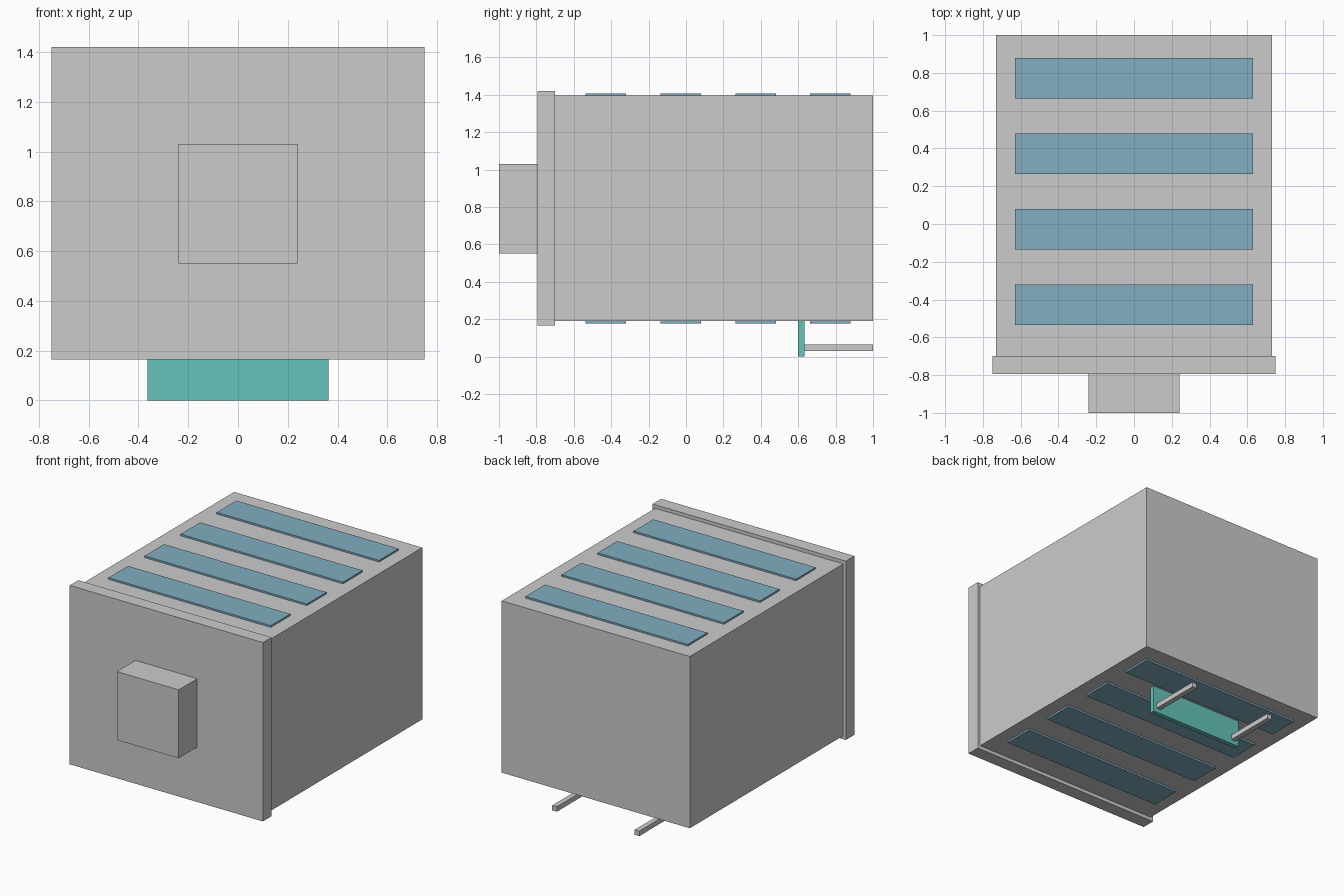
import bpy

if "Cube" in bpy.data.objects:
    bpy.data.objects.remove(bpy.data.objects["Cube"])


def material(name, color):
    mat = bpy.data.materials.new(name)
    mat.diffuse_color = (*color, 1)
    mat.use_nodes = True
    mat.node_tree.nodes["Principled BSDF"].inputs["Base Color"].default_value = mat.diffuse_color
    return mat


def box(name, x, y, z, mat=None):
    """Box from (min, max) ranges along each axis."""
    bpy.ops.mesh.primitive_cube_add(size=1)
    ob = bpy.context.object
    ob.name = ob.data.name = name
    spans = (x, y, z)
    ob.location = [(a + b) / 2 for a, b in spans]
    ob.scale = [b - a for a, b in spans]
    bpy.ops.object.transform_apply(location=False, rotation=False, scale=True)
    if mat:
        ob.data.materials.append(mat)
    return ob


blue = material("panel_blue", (0.22, 0.42, 0.53))
teal = material("bracket_teal", (0.13, 0.55, 0.50))

# Main housing, front flange and front block
box("housing", (-0.73, 0.73), (-0.70, 1.0), (0.19, 1.395))
box("front_plate", (-0.75, 0.75), (-0.795, -0.70), (0.165, 1.42))
box("front_block", (-0.24, 0.24), (-1.0, -0.795), (0.55, 1.03))

# Raised panels on the top and bottom
for i in range(4):
    y = -0.428 + 0.4 * i
    span = (y - 0.108, y + 0.108)
    box(f"top_panel_{i + 1}", (-0.63, 0.63), span, (1.385, 1.407), blue)
    box(f"bottom_panel_{i + 1}", (-0.63, 0.63), span, (0.177, 0.20), blue)

# Hanging bracket with two rods towards the back
box("bracket_plate", (-0.363, 0.363), (0.60, 0.633), (0.0, 0.19), teal)
for side, name in ((-1, "left"), (1, "right")):
    x = 0.32 * side
    box(f"{name}_rod", (x - 0.018, x + 0.018), (0.633, 1.0), (0.03, 0.065))
